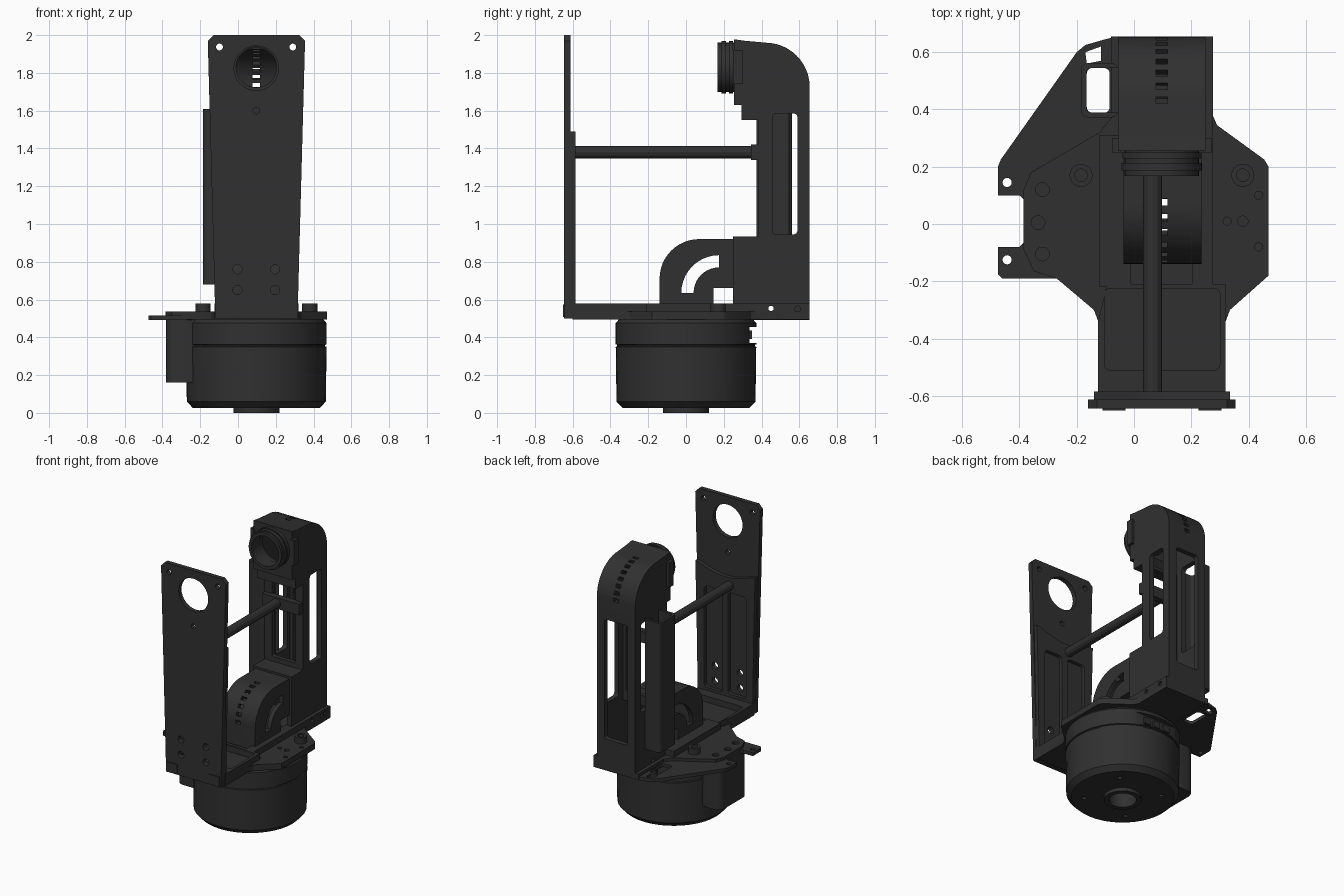
import bpy, bmesh
from math import sin, cos, pi, radians
from mathutils import Matrix

MAT = bpy.data.materials.new("dark_metal")
MAT.diffuse_color = (0.03, 0.03, 0.03, 1)
CX = 0.097  # centre line of the motor and both arms


def prism(name, pts, axis, a, b):
    """Extrude a 2D outline along an axis (outline is yz, xz or xy)."""
    place = {'x': lambda p, t: (t, p[0], p[1]),
             'y': lambda p, t: (p[0], t, p[1]),
             'z': lambda p, t: (p[0], p[1], t)}[axis]
    bm = bmesh.new()
    lo = [bm.verts.new(place(p, a)) for p in pts]
    hi = [bm.verts.new(place(p, b)) for p in pts]
    n = len(pts)
    bm.faces.new(lo)
    bm.faces.new(hi)
    for i in range(n):
        bm.faces.new((lo[i], lo[(i + 1) % n], hi[(i + 1) % n], hi[i]))
    bmesh.ops.recalc_face_normals(bm, faces=bm.faces)
    me = bpy.data.meshes.new(name)
    bm.to_mesh(me)
    bm.free()
    me.materials.append(MAT)
    ob = bpy.data.objects.new(name, me)
    bpy.context.collection.objects.link(ob)
    return ob


def arc(c, r, a0, a1, n=10):
    return [(c[0] + r * cos(radians(a0 + (a1 - a0) * i / n)),
             c[1] + r * sin(radians(a0 + (a1 - a0) * i / n))) for i in range(n + 1)]


def rect(u0, u1, v0, v1, r=0.0):
    if not r:
        return [(u0, v0), (u1, v0), (u1, v1), (u0, v1)]
    return (arc((u1 - r, v0 + r), r, -90, 0, 4) + arc((u1 - r, v1 - r), r, 0, 90, 4)
            + arc((u0 + r, v1 - r), r, 90, 180, 4) + arc((u0 + r, v0 + r), r, 180, 270, 4))


def box(name, x, y, z):
    return prism(name, rect(*x, *y), 'z', *z)


def cyl(name, c, r, axis, a, b, n=24):
    return prism(name, arc(c, r, 0, 360 - 360 / n, n - 1), axis, a, b)


def lathe(name, profile, n=40):
    """Closed (radius, z) profile spun around the motor axis."""
    bm = bmesh.new()
    rings = [[bm.verts.new((CX + r * cos(2 * pi * i / n), r * sin(2 * pi * i / n), z))
              for i in range(n)] for r, z in profile]
    for k, ring in enumerate(rings):
        nxt = rings[(k + 1) % len(rings)]
        for i in range(n):
            j = (i + 1) % n
            bm.faces.new((ring[i], ring[j], nxt[j], nxt[i]))
    bmesh.ops.recalc_face_normals(bm, faces=bm.faces)
    me = bpy.data.meshes.new(name)
    bm.to_mesh(me)
    bm.free()
    me.materials.append(MAT)
    ob = bpy.data.objects.new(name, me)
    bpy.context.collection.objects.link(ob)
    return ob


def cut(ob, *cutters):
    for c in cutters:
        m = ob.modifiers.new("cut", 'BOOLEAN')
        m.operation, m.solver, m.object = 'DIFFERENCE', 'EXACT', c
        bpy.context.view_layer.objects.active = ob
        bpy.ops.object.modifier_apply(modifier=m.name)
        bpy.data.objects.remove(c)


def vents(centre, r, angles):
    """Small radial slot cutters through a curved shell, in the yz plane."""
    out = []
    for a in angles:
        b = box("vent_cutter", (-0.02, 0.02), (r - 0.06, r + 0.04), (-0.012, 0.012))
        b.data.transform(Matrix.Translation((CX, *centre)) @ Matrix.Rotation(radians(a), 4, 'X'))
        out.append(b)
    return out


# Motor: housing with seam, bottom boss, hollow shaft and rear connector notch
motor = lathe("motor_housing", [
    (0.09, 0), (0.122, 0), (0.122, 0.025), (0.335, 0.025), (0.368, 0.06), (0.372, 0.35),
    (0.364, 0.353), (0.364, 0.36), (0.372, 0.363), (0.372, 0.475), (0.355, 0.495), (0.09, 0.495)])
cut(motor, box("notch", (-0.08, 0.27), (0.335, 0.5), (0.37, 0.455)),
    *[cyl("bolt", (CX + 0.25 * cos(k * pi / 2 + 0.8), 0.25 * sin(k * pi / 2 + 0.8)), 0.016, 'z', 0, 0.06, 12)
      for k in range(4)])
for k in range(3):
    x = CX - 0.08 + 0.08 * k
    box("rear_connector", (x - 0.025, x + 0.025), (0.32, 0.35), (0.39, 0.435))
prism("motor_cable_cover", rect(-0.38, -0.2, -0.155, 0.155, 0.05), 'z', 0.16, 0.495)

# Base plate and the thin side flange
plate = prism("base_plate", [
    (-0.06, 0.655), (0.275, 0.655), (0.275, 0.38), (0.29, 0.345), (0.455, 0.225), (0.47, 0.2), (0.47, -0.18),
    (0.335, -0.3), (0.32, -0.34), (0.32, -0.6), (-0.125, -0.6), (-0.125, -0.34), (-0.14, -0.3),
    (-0.27, -0.19), (-0.35, -0.165), (-0.385, -0.09), (-0.385, 0.12), (-0.36, 0.18),
    (-0.12, 0.32), (-0.08, 0.37), (-0.08, 0.655)], 'z', 0.495, 0.537)
cut(plate, cyl("bore", (CX, 0), 0.11, 'z', 0.4, 0.7),
    *[cyl("hole", p, r, 'z', 0.52, 0.6, 16) for p, r in [
        ((-0.32, 0.12), 0.024), ((-0.335, 0.005), 0.024), ((-0.32, -0.105), 0.024),
        ((0.435, 0.1), 0.014), ((0.435, -0.08), 0.014), ((0.38, 0.01), 0.018), ((0.325, 0.01), 0.014)]])
flange = prism("side_flange", [
    (-0.06, 0.655), (-0.1, 0.645), (-0.17, 0.625), (-0.2, 0.6), (-0.465, 0.225), (-0.475, 0.2), (-0.475, 0.1),
    (-0.4, 0.1), (-0.38, 0.08), (-0.38, -0.06), (-0.4, -0.08), (-0.475, -0.08), (-0.475, -0.175),
    (-0.46, -0.19), (-0.27, -0.19), (-0.06, 0.1)], 'z', 0.492, 0.516)
cut(flange, prism("slot", rect(-0.165, -0.085, 0.388, 0.545, 0.02), 'z', 0.4, 0.6),
    *[cyl("hole", (-0.443, y), 0.016, 'z', 0.4, 0.6, 16) for y in (0.145, -0.125)],
    prism("corner", [(-0.17, 0.6), (-0.115, 0.62), (-0.115, 0.57), (-0.165, 0.56)], 'z', 0.4, 0.6))
for x in (-0.185, 0.38):
    b = cyl("screw_boss", (x, 0.17), 0.04, 'z', 0.52, 0.58)
    cut(b, cyl("socket", (x, 0.17), 0.022, 'z', 0.55, 0.7))

# Raised ribs on the base: tray walls at the front, arm pad, rear rail
tray = prism("front_tray", rect(-0.125, 0.32, -0.6, -0.21), 'z', 0.5, 0.58)
cut(tray, prism("pocket", rect(-0.103, 0.3, -0.51, -0.225, 0.02), 'z', 0.537, 0.7),
    prism("left_corner", [(-0.2, -0.3), (-0.125, -0.34), (-0.08, -0.15), (-0.2, -0.15)], 'z', 0.4, 0.7))
for x in ((-0.12, -0.01), (0.205, 0.275)):
    box("arm_pad", x, (-0.22, 0.31), (0.53, 0.58))
rail = box("rear_rail", (0.24, 0.275), (0.27, 0.655), (0.5, 0.58))
cut(rail, cyl("hole", (0.45, 0.553), 0.014, 'x', -1, 1, 12), cyl("hole", (0.59, 0.55), 0.016, 'x', 0.262, 1, 12))

# Front upright: thin full-height plate with a thicker, pocketed lower back
upright = prism("front_upright", [(-0.12, 0.5), (0.315, 0.5), (0.355, 1.97), (0.325, 2.0),
                                  (-0.13, 2.0), (-0.16, 1.97)], 'y', -0.645, -0.612)
stiff = prism("upright_backing", [(-0.12, 0.5), (0.315, 0.5), (0.325, 1.1), (0.335, 1.49), (0.31, 1.485)]
              + [(0.31 - 0.425 * t / 8, 1.485 - 0.05 * sin(pi * t / 8)) for t in range(1, 8)]
              + [(-0.115, 1.485), (-0.14, 1.49), (-0.13, 1.1)], 'y', -0.613, -0.584)
cut(stiff, *[prism("pocket", rect(*x, 0.6, 1.33, 0.025), 'y', -0.61, -0.5) for x in ((-0.07, 0.075), (0.12, 0.265))])
holes = [((x, z), 0.024) for x in (-0.003, 0.197) for z in (0.65, 0.76)]
for ob, extra in ((stiff, []), (upright, [((CX, 1.825), 0.118), ((-0.098, 1.937), 0.018),
                                          ((0.29, 1.937), 0.018), ((CX, 1.6), 0.017)])):
    cut(ob, *[cyl("hole", p, r, 'y', -1, 0, 32) for p, r in holes + extra])
for x in (-0.07, 0.265):
    box("upright_foot", (x - 0.04, x + 0.04), (-0.652, -0.59), (0.508, 0.575))

# Tie rod between the uprights
cyl("tie_rod", (0.065, 1.38), 0.033, 'y', -0.635, 0.38, 12)
box("rod_bracket", (-0.05, 0.245), (0.345, 0.39), (1.34, 1.42))

# Rear column: hollow shell, open front and back, slotted sides, curved head
head_c = (0.42, 1.725)
column = prism("rear_column", [(0.25, 0.5), (0.655, 0.5)] + arc(head_c, 0.235, 0, 90, 12) +
               [(0.31, 1.97), (0.255, 1.978), (0.255, 1.63), (0.295, 1.63), (0.295, 1.55), (0.38, 1.55),
                (0.38, 0.935), (0.25, 0.935)], 'x', -0.055, 0.25)
cut(column,
    prism("cavity", [(0.2, 0.56), (0.62, 0.56)] + arc(head_c, 0.2, 0, 90, 12) +
          [(0.295, 1.925), (0.295, 1.7), (0.41, 1.55), (0.41, 0.9), (0.2, 0.9)], 'x', -0.02, 0.215),
    prism("side_slot", rect(0.457, 0.59, 0.945, 1.585, 0.02), 'x', -1, 1),
    prism("front_opening", rect(0.005, 0.19, 0.97, 1.53, 0.015), 'y', 0.3, 0.5),
    prism("back_opening", rect(0.005, 0.19, 0.72, 1.58, 0.02), 'y', 0.5, 0.8),
    cyl("bore", (CX, 1.825), 0.107, 'y', 0.1, 0.35, 32),
    cyl("hole", (0.45, 0.553), 0.014, 'x', -1, 1, 12),
    *vents(head_c, 0.235, [3, 15, 27, 39, 51, 63, 75, 87]))

# Bearing ring on the head
for name, r, y in (("bearing_sleeve", 0.13, (0.168, 0.26)), ("bearing_lip", 0.14, (0.187, 0.213)),
                   ("bearing_collar", 0.138, (0.228, 0.25))):
    ring = cyl(name, (CX, 1.83), r, 'y', *y, 36)
    cut(ring, cyl("bore", (CX, 1.83), 0.107, 'y', 0, 0.5, 36))
for x in (-0.062, 0.256):
    box("head_lug", (x - 0.014, x + 0.014), (0.25, 0.3), (1.74, 1.92))

# Curved cable guide in front of the column
c = (0.07, 0.71)
guide = prism("cable_guide", [(0.27, 0.92)] + arc(c, 0.21, 90, 180, 12) + [(-0.14, 0.55), (0.145, 0.55),
              (0.145, 0.66), (0.27, 0.66)], 'x', -0.037, 0.235)
cut(guide,
    prism("cavity", [(0.3, 0.885)] + arc(c, 0.175, 90, 180, 12) + [(-0.105, 0.4), (0.115, 0.4), (0.115, 0.69),
          (0.3, 0.69)], 'x', -0.007, 0.205),
    prism("curved_slot", arc((0.175, 0.635), 0.2, 180, 90) + arc((0.175, 0.635), 0.135, 90, 180), 'x', -1, 1),
    *vents(c, 0.21, [178, 163, 148, 133, 118, 103, 88]))

# Hollow side cable channel, open at top and bottom
channel = prism("side_channel", rect(-0.185, -0.055, 0.372, 0.562, 0.025), 'z', 0.68, 1.61)
cut(channel, prism("hollow", rect(-0.166, -0.02, 0.39, 0.544, 0.015), 'z', 0, 3))

# Smooth shading with sharp edges kept
bpy.ops.object.select_all(action='DESELECT')
for ob in bpy.context.collection.objects:
    ob.select_set(True)
    bpy.context.view_layer.objects.active = ob
bpy.ops.object.shade_smooth_by_angle(angle=radians(25))
